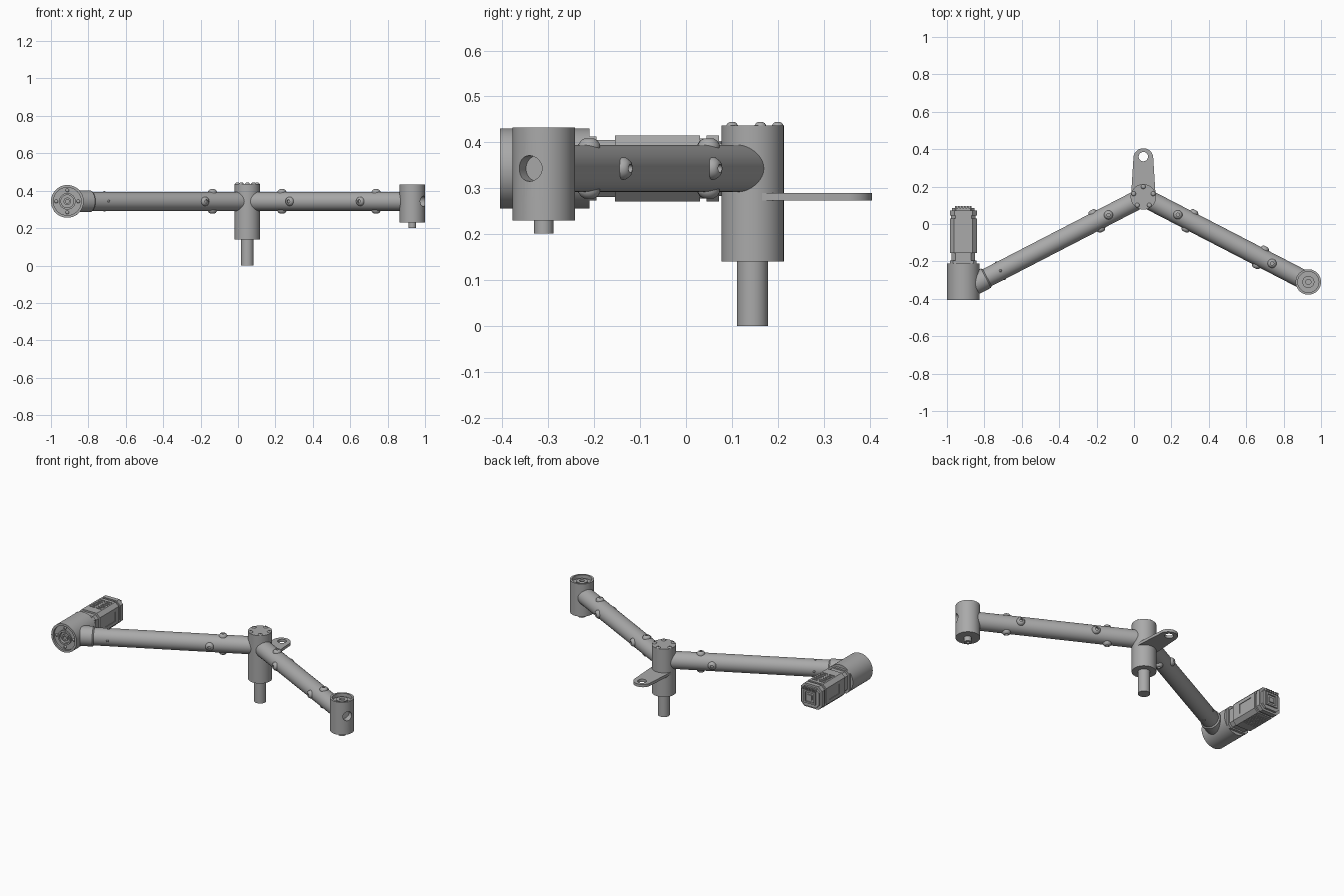
import bpy, bmesh
from math import cos, sin, pi, radians
from mathutils import Vector, Matrix

if "Cube" in bpy.data.objects:
    bpy.data.objects.remove(bpy.data.objects["Cube"])

metal = bpy.data.materials.new("grey metal")
metal.use_nodes = True
GREY = (0.4, 0.4, 0.4, 1)
metal.diffuse_color = GREY
metal.node_tree.nodes["Principled BSDF"].inputs["Base Color"].default_value = GREY

UP = Vector((0, 0, 1))
AXIS_Z = 0.343
HUB = Vector((0.05, 0.145, AXIS_Z))


def finish(bm, name):
    bmesh.ops.remove_doubles(bm, verts=bm.verts, dist=1e-5)
    bmesh.ops.recalc_face_normals(bm, faces=bm.faces)
    mesh = bpy.data.meshes.new(name)
    bm.to_mesh(mesh)
    bm.free()
    mesh.materials.append(metal)
    mesh.shade_smooth()
    mesh.set_sharp_from_angle(angle=radians(35))
    obj = bpy.data.objects.new(name, mesh)
    bpy.context.collection.objects.link(obj)
    return obj


def lathe(name, profile, origin, axis=UP, sides=48):
    """Spin (radius, height) points about an axis."""
    bm = bmesh.new()
    place = Matrix.Translation(origin) @ axis.to_track_quat('Z', 'Y').to_matrix().to_4x4()
    rings = []
    for r, h in profile:
        rings.append([bm.verts.new(place @ Vector((r * cos(2 * pi * i / sides),
                                                   r * sin(2 * pi * i / sides), h)))
                      for i in range(sides)] if r else [bm.verts.new(place @ Vector((0, 0, h)))])
    for a, b in zip(rings, rings[1:]):
        for i in range(sides):
            j = (i + 1) % sides
            quad = [a[i % len(a)], a[j % len(a)], b[j % len(b)], b[i % len(b)]]
            bm.faces.new(list(dict.fromkeys(quad)))
    return finish(bm, name)


def rod(name, r, start, end, sides=48):
    length = (end - start).length
    return lathe(name, [(0, 0), (r, 0), (r, length), (0, length)], start,
                 (end - start).normalized(), sides)


def prism(name, outline, depth):
    """Extrude an outline of 3D points by a vector."""
    bm = bmesh.new()
    face = bm.faces.new([bm.verts.new(p) for p in outline])
    out = bmesh.ops.extrude_face_region(bm, geom=[face], use_keep_orig=True)
    bmesh.ops.translate(bm, vec=depth, verts=[v for v in out["geom"]
                                              if isinstance(v, bmesh.types.BMVert)])
    return finish(bm, name)


def boxes(name, items):
    """One object made from (centre, size) blocks."""
    bm = bmesh.new()
    for centre, size in items:
        bmesh.ops.create_cube(bm, size=1, matrix=Matrix.Translation(centre)
                              @ Matrix.Diagonal((*size, 1)))
    return finish(bm, name)


def cut(obj, cutter):
    mod = obj.modifiers.new("cut", 'BOOLEAN')
    mod.operation = 'DIFFERENCE'
    mod.solver = 'EXACT'
    mod.object = cutter
    cutter.hide_render = True
    bpy.context.view_layer.objects.active = obj
    bpy.ops.object.modifier_apply(modifier=mod.name)
    bpy.data.objects.remove(cutter)
    obj.data.shade_smooth()
    obj.data.set_sharp_from_angle(angle=radians(35))


def bolt(name, origin, axis, scale=1.0):
    dome = [(0, 0), (.024, 0), (.024, .008), (.018, .017), (.011, .021),
            (.009, .021), (.009, .011), (0, .011)]
    lathe(name, [(r * scale, h * scale) for r, h in dome], origin, axis, 24)


# Central hub, pin and cap bolts
ground = Vector((HUB.x, HUB.y, 0))
rod("hub", 0.068, ground + UP * 0.14, ground + UP * 0.437)
rod("hub_pin", 0.034, ground, ground + UP * 0.15)
for i in range(5):
    a = pi / 2 + i * 2 * pi / 5
    bolt("cap_bolt", ground + Vector((0.055 * cos(a), 0.055 * sin(a), 0.433)), UP, 0.52)

# Rear lug with eye
LUG_Y, LUG_R = 0.352, 0.053
outline = [Vector((HUB.x - 0.066, HUB.y, 0.273)), Vector((HUB.x + 0.066, HUB.y, 0.273))]
for i in range(25):
    a = pi * i / 24
    outline.append(Vector((HUB.x + LUG_R * cos(a), LUG_Y + LUG_R * sin(a), 0.273)))
lug = prism("rear_lug", outline, UP * 0.017)
eye = Vector((HUB.x, 0.36, 0.25))
cut(lug, rod("eye_cutter", 0.025, eye, eye + UP * 0.06))

# Arms: top/bottom bolts and side bolts sit at separate stations
for side, prefix, reach, upright, sideways in (
        (1, "left", 0.96, (0.208, 0.775), (0.28, 0.705)),
        (-1, "right", 1.03, (0.21,), (0.28,))):
    d = Vector((side * 0.888, -0.459, 0)).normalized()
    across = d.cross(UP)
    rod(prefix + "_arm", 0.051, HUB, HUB + d * reach)
    for stations, n in ((upright, UP), (sideways, across)):
        for t in stations:
            for s in (1, -1):
                bolt(prefix + "_arm_bolt", HUB + d * t + n * s * 0.044, n * s)

# Collar and set screws at the drive end (d is now the right arm direction)
lathe("drive_collar", [(0, .94), (.051, .94), (.058, .947), (.058, 1.06), (0, 1.06)], HUB, d)
for n in (UP, across):
    for s in (1, -1):
        bolt("set_screw", HUB + d * 0.86 + n * s * 0.048, n * s, 0.3)

# Left end socket: recessed top, boss, foot pin, side hole along the arm
END = Vector((0.932, -0.31, 0))
socket = lathe("end_socket", [(0, .23), (.068, .23), (.068, .432), (.056, .432), (.056, .41),
                              (.032, .41), (.032, .422), (.014, .422), (.014, .395), (0, .395)], END)
out = Vector((0.888, -0.459, 0)).normalized()
hole = END + UP * AXIS_Z
cut(socket, rod("side_hole_cutter", 0.028, hole + out * 0.03, hole + out * 0.1))
lathe("foot_pin", [(.009, .215), (.009, .201), (.021, .201), (.021, .235)], END)
rod("foot_pin_core", 0.009, END + UP * 0.212, END + UP * 0.235, 24)

# Drive housing facing forward, with recessed face
CX = -0.9125
DRIVE = Vector((CX, -0.405, AXIS_Z))
BACK = Vector((0, 1, 0))
lathe("drive_housing", [(0, .195), (.0875, .195), (.0875, 0), (.074, 0), (.074, .012), (.044, .012),
                        (.044, .003), (.034, .003), (.034, .02), (.02, .02), (.02, .008),
                        (.01, .008), (.01, .03), (0, .03)], DRIVE, BACK)
for i in range(4):
    a = i * pi / 2
    bolt("face_bolt", DRIVE + Vector((0.059 * cos(a), 0.014, 0.059 * sin(a))), -BACK, 0.4)


# Motor: stacked chamfered sections
def section(name, y0, y1, h, c):
    pts = []
    for sx, sz in ((1, 1), (-1, 1), (-1, -1), (1, -1)):
        pair = [(sx * h, sz * (h - c)), (sx * (h - c), sz * h)]
        pts += pair if sx == sz else pair[::-1]
    return prism(name, [Vector((CX + x, y0, AXIS_Z + z)) for x, z in pts], BACK * (y1 - y0))


section("motor_flange", -0.212, -0.195, 0.07, 0.016)
section("motor_neck", -0.2, -0.15, 0.062, 0.02)
body = section("motor_body", -0.155, 0.03, 0.072, 0.022)
section("motor_groove", 0.025, 0.05, 0.065, 0.022)
section("motor_band", 0.045, 0.072, 0.072, 0.024)
section("motor_end_cap", 0.07, 0.085, 0.06, 0.022)

# Cooling slots in two rows above and below, and a shallow panel on each flank
slots = []
for s in (1, -1):
    slots += [((CX + x, -0.095 + 0.02 * i, AXIS_Z + s * 0.072), (0.036, 0.008, 0.008))
              for x in (-0.023, 0.023) for i in range(6)]
    slots.append(((CX + s * 0.072, -0.05, AXIS_Z), (0.008, 0.1, 0.06)))
cut(body, boxes("slot_cutter", slots))

# Connector frame and pins on the motor's rear face
frame = [((CX + s * 0.034, 0.087, AXIS_Z), (0.01, 0.012, 0.078)) for s in (1, -1)]
frame += [((CX, 0.087, AXIS_Z + s * 0.034), (0.06, 0.012, 0.01)) for s in (1, -1)]
frame += [((CX + 0.016 * (i - 2.5), 0.085, AXIS_Z + 0.05), (0.007, 0.024, 0.014)) for i in range(6)]
frame.append(((CX, 0.085, AXIS_Z), (0.03, 0.012, 0.03)))
boxes("motor_connector", frame)
